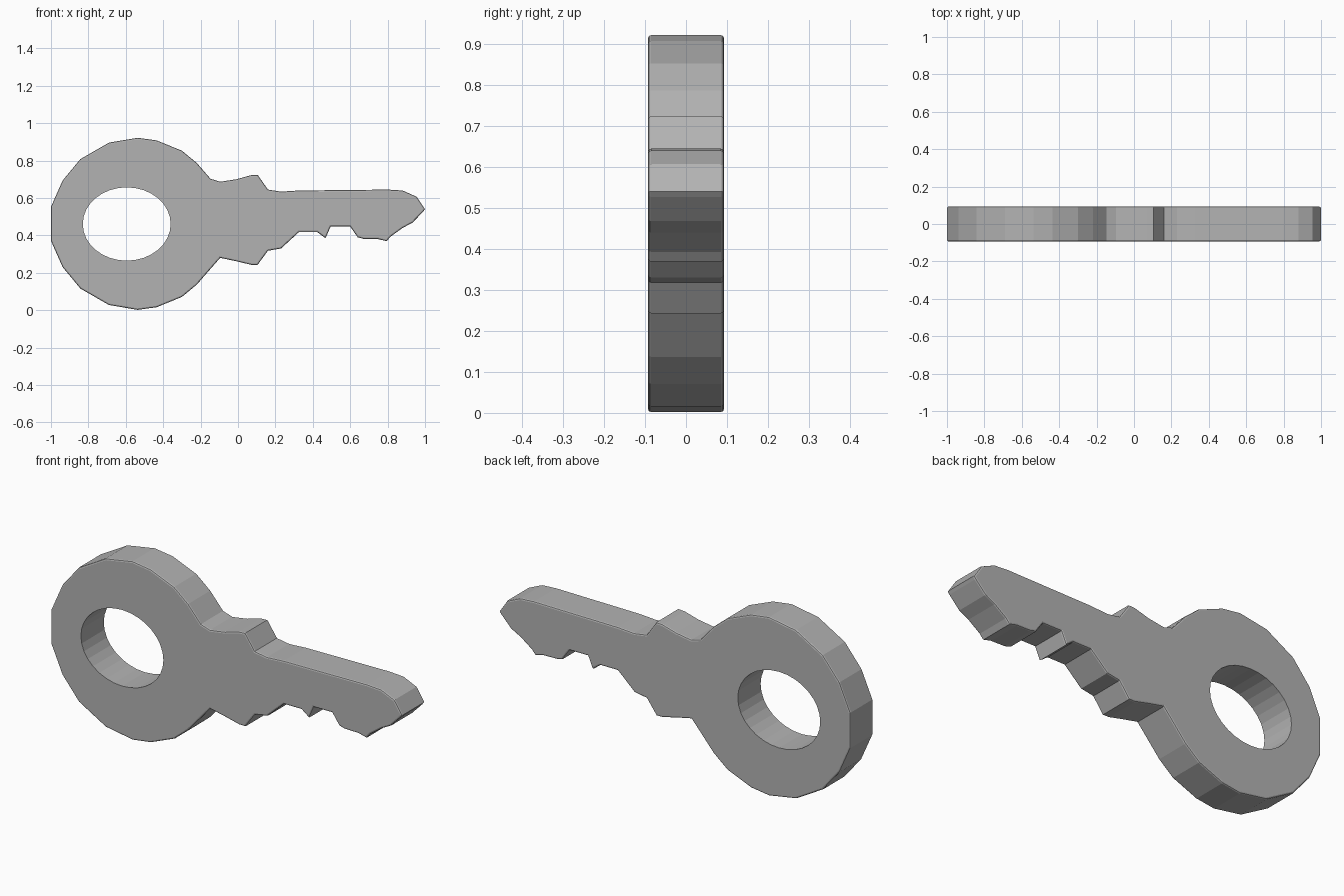
import bpy
import bmesh
import math

default_cube = bpy.data.objects.get("Cube")
if default_cube:
    bpy.data.objects.remove(default_cube, do_unlink=True)

HALF_THICKNESS = 0.093
RIM_BEVEL = 0.008
BOW_CENTRE_Z = 0.462


def make_material(name, colour):
    material = bpy.data.materials.new(name)
    material.use_nodes = True
    material.diffuse_color = colour
    shader = next(n for n in material.node_tree.nodes if n.type == "BSDF_PRINCIPLED")
    shader.inputs["Base Color"].default_value = colour
    shader.inputs["Roughness"].default_value = 0.5
    return material


def extrude_profile(name, profile, half_depth, bevel=0.0):
    """Turn an (x, z) outline into a plate along y with softened rims."""
    bm = bmesh.new()
    front = bm.faces.new([bm.verts.new((x, -half_depth, z)) for x, z in profile])
    extruded = bmesh.ops.extrude_face_region(bm, geom=[front], use_keep_orig=True)
    back_verts = [g for g in extruded["geom"] if isinstance(g, bmesh.types.BMVert)]
    bmesh.ops.translate(bm, verts=back_verts, vec=(0, 2 * half_depth, 0))
    bmesh.ops.recalc_face_normals(bm, faces=bm.faces)
    if bevel:
        rims = [e for e in bm.edges
                if abs(e.verts[0].co.y - e.verts[1].co.y) < half_depth]
        bmesh.ops.bevel(bm, geom=rims, offset=bevel, segments=2,
                        profile=0.5, affect="EDGES", clamp_overlap=True)
    mesh = bpy.data.meshes.new(name)
    bm.to_mesh(mesh)
    bm.free()
    obj = bpy.data.objects.new(name, mesh)
    bpy.context.collection.objects.link(obj)
    return obj


# Upper edge of the blade, from the tip back to the collar
blade_top = [(1, .54), (.955, .607), (.88, .64), (.8, .645), (.325, .64),
             (.23, .634), (.16, .645), (.105, .724), (.07, .722),
             (-.01, .7), (-.095, .687)]

# Upper half of the round bow, mirrored for the lower half
bow_top = [(-.147, .703), (-.22, .787), (-.3, .853), (-.435, .908),
           (-.537, .922), (-.69, .896), (-.843, .808), (-.938, .693),
           (-1, .553)]
bow_bottom = [(x, 2 * BOW_CENTRE_Z - z) for x, z in reversed(bow_top)]

# Lower collar and the cut teeth, out to the tip
teeth = [(-.095, .28), (-.01, .262), (.07, .243), (.105, .243), (.16, .318),
         (.23, .33), (.325, .417), (.425, .417), (.468, .385), (.495, .447),
         (.6, .447), (.64, .39), (.67, .382), (.75, .38), (.795, .369),
         (.815, .393), (.88, .44), (.933, .468), (.99, .527)]

key = extrude_profile("key_body", blade_top + bow_top + bow_bottom + teeth,
                      HALF_THICKNESS, RIM_BEVEL)
key.data.materials.append(make_material("steel grey", (0.45, 0.45, 0.45, 1)))

# Oval hole through the bow
segments = 32
angles = [2 * math.pi * i / segments for i in range(segments)]
oval = [(-.595 + .235 * math.cos(a), .461 + .196 * math.sin(a)) for a in angles]
cutter = extrude_profile("hole_cutter", oval, 2 * HALF_THICKNESS)
cutter.hide_render = True
cutter.hide_set(True)

hole = key.modifiers.new("keyring_hole", "BOOLEAN")
hole.operation = "DIFFERENCE"
hole.solver = "EXACT"
hole.object = cutter
